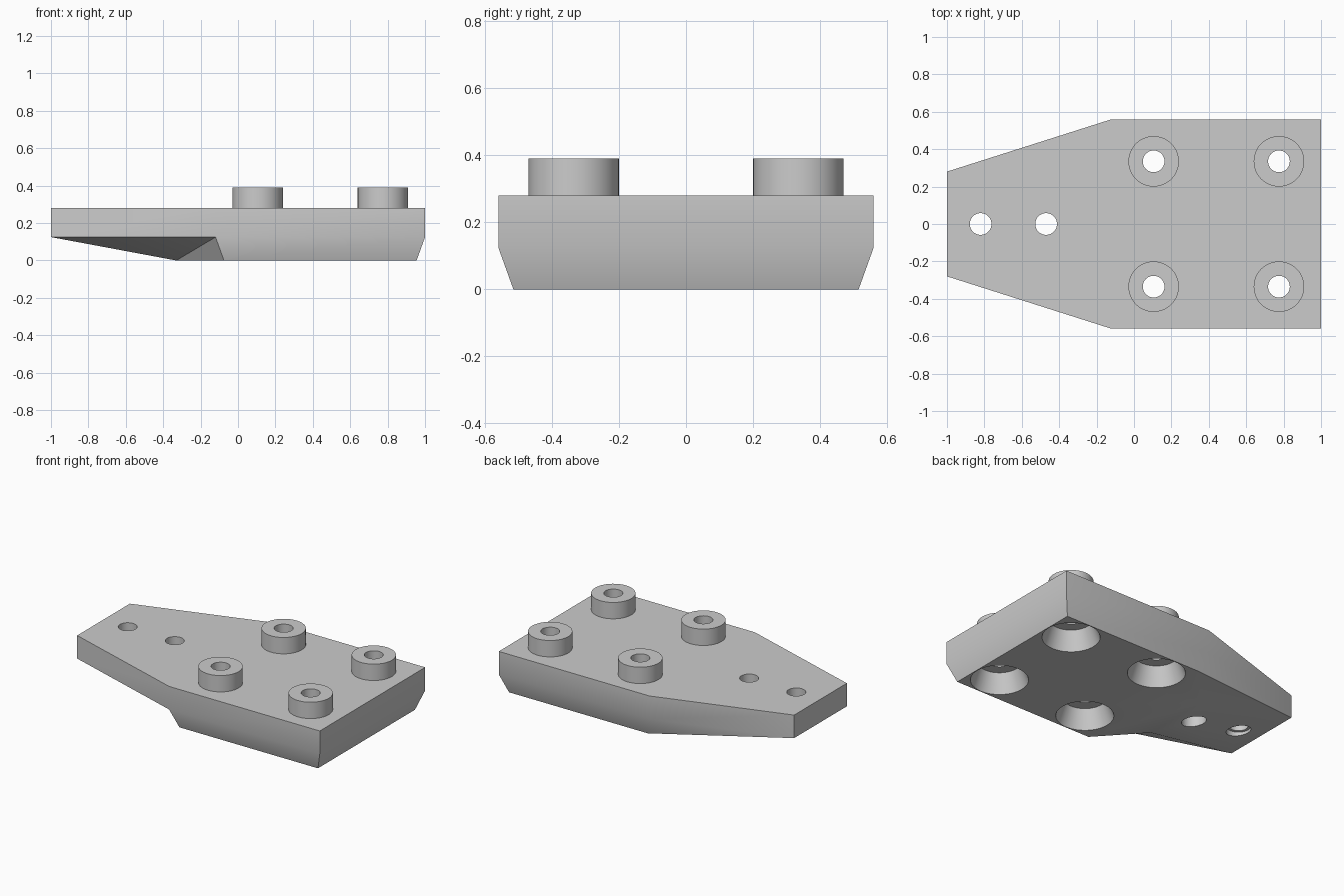
import bpy
import bmesh
import math

cube = bpy.data.objects.get("Cube")
if cube:
    bpy.data.objects.remove(cube, do_unlink=True)

grey = bpy.data.materials.new("plain grey")
grey.use_nodes = True
GREY = (0.6, 0.6, 0.6, 1)
grey.diffuse_color = GREY
grey.node_tree.nodes["Principled BSDF"].inputs["Base Color"].default_value = GREY

TOP, MID, BOSS_TOP = 0.28, 0.125, 0.39
BORE = 0.058
BOSS_SPOTS = [(x, y) for x in (0.105, 0.775) for y in (-0.335, 0.335)]
NOSE_SPOTS = [(-0.82, 0), (-0.47, 0)]


def make_object(name, bm):
    mesh = bpy.data.meshes.new(name)
    bmesh.ops.recalc_face_normals(bm, faces=bm.faces)
    bm.to_mesh(mesh)
    bm.free()
    mesh.materials.append(grey)
    obj = bpy.data.objects.new(name, mesh)
    bpy.context.collection.objects.link(obj)
    return obj


def lathe(bm, profile, centre, closed, steps=48):
    """Turn a (radius, z) profile round a vertical axis."""
    rings = []
    for r, z in profile:
        rings.append([bm.verts.new((centre[0] + r * math.cos(a), centre[1] + r * math.sin(a), z))
                      for a in (math.tau * i / steps for i in range(steps))])
    for low, high in zip(rings, rings[1:]):
        for i in range(steps):
            j = (i + 1) % steps
            bm.faces.new((low[i], low[j], high[j], high[i]))
    if closed:
        bm.faces.new(rings[0])
        bm.faces.new(rings[-1])


def smooth(obj):
    bpy.ops.object.select_all(action='DESELECT')
    obj.select_set(True)
    bpy.context.view_layer.objects.active = obj
    bpy.ops.object.shade_smooth_by_angle(angle=math.radians(30))


# Plate: tapered outline above, smaller outline on the ground
outline = [(-1, -0.28), (-0.12, -0.56), (1, -0.56), (1, 0.56), (-0.12, 0.56), (-1, 0.28)]
foot = [(-0.33, -0.235), (-0.075, -0.515), (0.955, -0.515),
        (0.955, 0.515), (-0.075, 0.515), (-0.33, 0.235)]
bm = bmesh.new()
top = [bm.verts.new((x, y, TOP)) for x, y in outline]
mid = [bm.verts.new((x, y, MID)) for x, y in outline]
base = [bm.verts.new((x, y, 0)) for x, y in foot]
bm.faces.new(top)
bm.faces.new(base)
for i in range(6):
    j = (i + 1) % 6
    bm.faces.new((mid[i], mid[j], top[j], top[i]))
    if i not in (0, 4):
        bm.faces.new((base[i], base[j], mid[j], mid[i]))
# Nose flanks: the front one folds inward, the back one folds outward
for tri in ((mid[0], mid[1], base[0]), (mid[1], base[1], base[0]),
            (mid[4], mid[5], base[4]), (mid[5], base[5], base[4])):
    bm.faces.new(tri)
plate = make_object("plate", bm)

# Bores with flared sockets below the bosses and small recesses under the nose
bm = bmesh.new()
for spot in BOSS_SPOTS:
    lathe(bm, [(0.193, -0.05), (0.13, MID), (BORE, MID), (BORE, 0.5)], spot, True)
for spot in NOSE_SPOTS:
    lathe(bm, [(0.075, -0.05), (0.075, MID), (BORE, MID), (BORE, 0.5)], spot, True)
cutter = make_object("bore_cutter", bm)
cutter.hide_render = True

cut = plate.modifiers.new("bores", 'BOOLEAN')
cut.operation = 'DIFFERENCE'
cut.solver = 'EXACT'
cut.object = cutter
bpy.context.view_layer.objects.active = plate
bpy.ops.object.modifier_apply(modifier=cut.name)
bpy.data.objects.remove(cutter, do_unlink=True)
smooth(plate)

# Raised ring bosses
for n, spot in enumerate(BOSS_SPOTS, 1):
    bm = bmesh.new()
    lathe(bm, [(0.135, TOP), (0.135, BOSS_TOP), (BORE, BOSS_TOP), (BORE, TOP)], spot, False)
    smooth(make_object(f"boss_{n}", bm))
